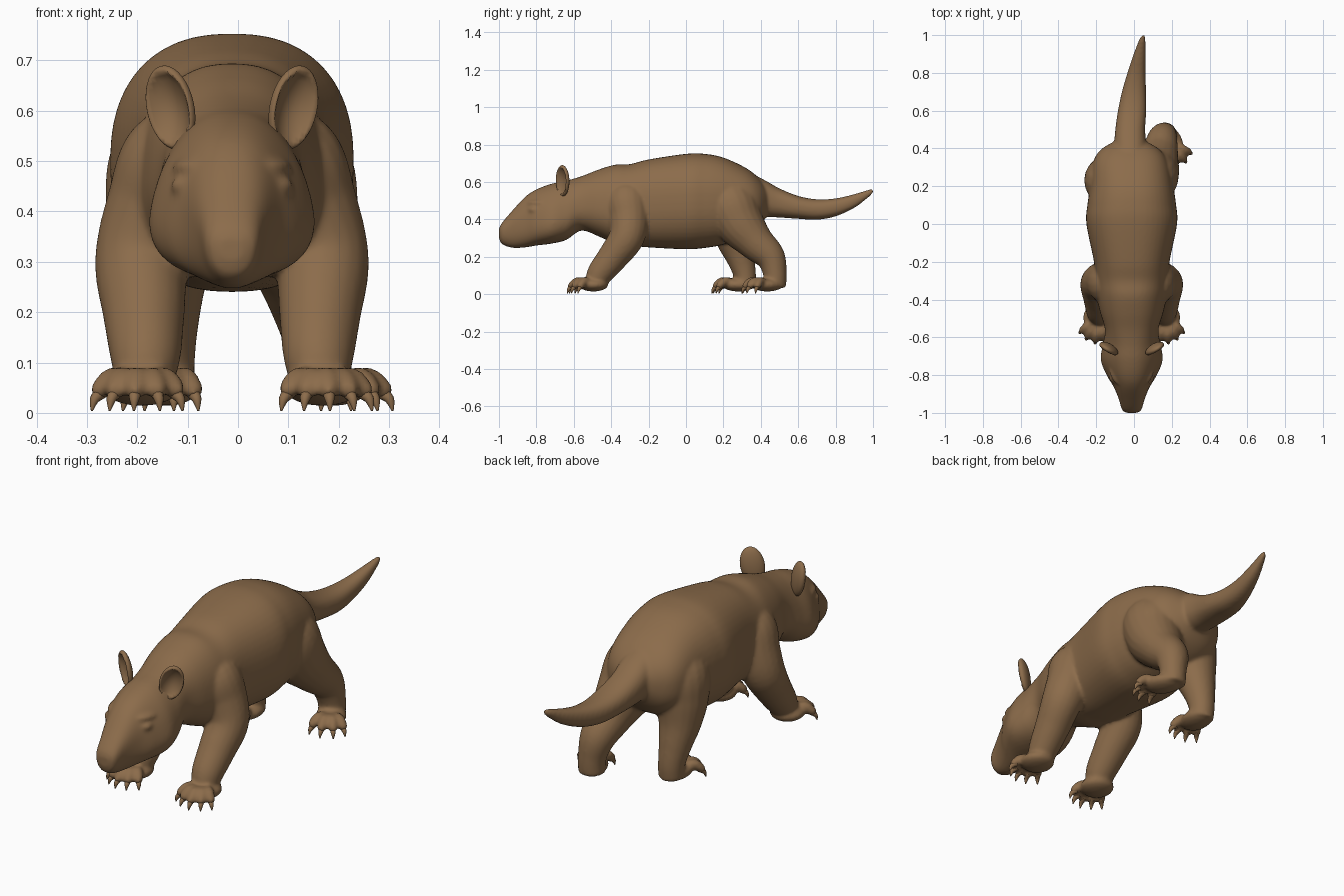
import bpy, bmesh
from math import sin, cos, pi, copysign, radians
from mathutils import Vector, Matrix

cube = bpy.data.objects.get("Cube")
if cube:
    bpy.data.objects.remove(cube, do_unlink=True)

fur = bpy.data.materials.new("brown_fur")
fur.use_nodes = True
fur.diffuse_color = (.262, .15, .07, 1)
bsdf = fur.node_tree.nodes["Principled BSDF"]
bsdf.inputs["Base Color"].default_value = fur.diffuse_color
bsdf.inputs["Roughness"].default_value = .8

SIDES = 48
MID = -.012


def spline(rows, steps=6):
    """Smooth curve through rows of any width."""
    rows = [Vector(r) for r in rows]
    pts = [rows[0]] + rows + [rows[-1]]
    out = []
    for a, b, c, d in zip(pts, pts[1:], pts[2:], pts[3:]):
        for k in range(steps):
            t = k / steps
            out.append(b + (c - a) * (t / 2)
                       + (a - b * 2.5 + c * 2 - d / 2) * t ** 2
                       + (b * 1.5 - a / 2 - c * 1.5 + d / 2) * t ** 3)
    return out + [rows[-1]]


def loft(bm, rings):
    rings = [[bm.verts.new(p) for p in ring] for ring in rings]
    for lo, hi in zip(rings, rings[1:]):
        for i in range(len(lo)):
            j = (i + 1) % len(lo)
            bm.faces.new((lo[i], lo[j], hi[j], hi[i]))
    bm.faces.new(rings[0][::-1])
    bm.faces.new(rings[-1])


def squared(v):
    return copysign(abs(v) ** .85, v)


def trunk(bm, rows):
    """Upright sections: y, centre x, top, bottom, half width, taper to top."""
    rings = []
    for y, x, top, bot, wide, taper in spline(rows):
        ring = []
        for i in range(SIDES):
            a = 2 * pi * i / SIDES
            c, s = squared(cos(a)), squared(sin(a))
            ring.append((x + wide * (1 - taper * s) * c, y,
                         (top + bot) / 2 + s * (top - bot) / 2))
        rings.append(ring)
    loft(bm, rings)


def limb(bm, rows, sides=20):
    """Round tube through rows of x, y, z, radius."""
    path = spline(rows)
    rings = []
    for i, p in enumerate(path):
        ahead = path[min(i + 1, len(path) - 1)].xyz - path[max(i - 1, 0)].xyz
        ahead.normalize()
        side = Vector((1, 0, 0))
        side = (side - ahead * side.dot(ahead)).normalized()
        up = ahead.cross(side)
        r = max(p[3], .002)
        rings.append([p.xyz + r * (side * cos(2 * pi * k / sides) + up * sin(2 * pi * k / sides))
                      for k in range(sides)])
    loft(bm, rings)


def blob(bm, centre, size, turn=0):
    m = Matrix.Translation(centre) @ Matrix.Rotation(turn, 4, 'Z') @ Matrix.Diagonal((*size, 1))
    return bmesh.ops.create_uvsphere(bm, u_segments=28, v_segments=18, radius=1, matrix=m)["verts"]


def paw(skin, nails, x, y, turn, length, width, fan):
    """Flat pad with long fanned toes, each ending in a short claw."""
    blob(skin, (x, y, .05), (width, length, .036), turn)
    for deg in fan:
        a = turn + radians(deg)
        ahead = Vector((sin(a), -cos(a), 0))
        base = Vector((x, y, 0)) + ahead * length * (1 - abs(deg) / 150) * .5

        def at(dist, z, r):
            return (*(base + ahead * dist + Vector((0, 0, z))), r)
        limb(skin, [at(0, .058, .022), at(.045, .069, .023),
                    at(.078, .046, .021), at(.092, .034, .012)], 12)
        limb(nails, [at(.07, .044, .014), at(.092, .028, .01), at(.1, .004, .002)], 10)


def finish(bm, name):
    bmesh.ops.recalc_face_normals(bm, faces=bm.faces)
    mesh = bpy.data.meshes.new(name)
    bm.to_mesh(mesh)
    bm.free()
    mesh.materials.append(fur)
    for f in mesh.polygons:
        f.use_smooth = True
    ob = bpy.data.objects.new(name, mesh)
    bpy.context.collection.objects.link(ob)
    return ob


body, claws = bmesh.new(), bmesh.new()

# Head, neck and barrel
trunk(body, [
    (-1, MID, .35, .3, .025, -.2), (-.985, MID, .38, .268, .05, -.15),
    (-.93, MID, .445, .248, .067, -.1), (-.86, MID, .52, .25, .096, .1),
    (-.8, MID, .56, .26, .128, .22), (-.72, MID, .59, .27, .155, .28),
    (-.64, MID, .607, .29, .148, .22), (-.56, MID, .63, .34, .14, .1),
    (-.47, MID, .665, .31, .165, .1), (-.38, MID, .692, .27, .185, .1),
    (-.3, MID, .695, .26, .193, .05), (-.2, MID, .72, .25, .2, 0),
    (0, MID, .75, .24, .24, 0), (.1, MID, .75, .247, .235, 0),
    (.2, MID, .73, .265, .22, 0), (.32, -.018, .675, .31, .2, 0),
    (.39, -.02, .62, .36, .16, 0), (.44, -.02, .56, .43, .08, 0)])

# Tail
trunk(body, [
    (.3, -.02, .67, .44, .09, 0), (.42, -.02, .61, .415, .085, 0),
    (.5, -.02, .565, .41, .079, 0), (.6, -.01, .525, .403, .075, 0),
    (.7, 0, .507, .398, .064, 0), (.8, .013, .512, .416, .048, 0),
    (.9, .03, .535, .461, .032, 0), (.98, .045, .56, .521, .016, 0),
    (1, .05, .562, .54, .007, 0)])

# Matching front legs, brows and eyes
for s in (-1, 1):
    limb(body, [(MID + s * x, y, z, r) for x, y, z, r in (
        (.03, -.31, .56, .06), (.095, -.315, .5, .12), (.143, -.305, .4, .11),
        (.178, -.32, .3, .095), (.175, -.39, .2, .082),
        (.172, -.46, .11, .07), (.178, -.485, .05, .055))])
    paw(body, claws, MID + s * .18, -.495, s * radians(6), .08, .078,
        [s * d for d in (-46, -22, 0, 22, 44)])
    blob(body, (MID + s * .09, -.805, .488), (.02, .05, .016), -s * .45)
    blob(body, (MID + s * .108, -.82, .452), (.012, .024, .014), -s * .45)

# Hind legs in stride: left one back, right one forward
limb(body, [(.03, .19, .59, .09), (.08, .235, .49, .143), (.11, .288, .38, .132),
            (.135, .37, .28, .1), (.15, .45, .2, .08),
            (.163, .475, .11, .063), (.165, .475, .035, .06)])
paw(body, claws, .188, .435, radians(28), .09, .068, (-38, -13, 11, 34))
limb(body, [(-.06, .2, .58, .1), (-.115, .225, .49, .14), (-.142, .24, .38, .122),
            (-.152, .262, .28, .096), (-.15, .292, .19, .075),
            (-.145, .315, .1, .06), (-.142, .312, .035, .058)])
paw(body, claws, -.142, .28, radians(-6), .09, .066, (-34, -12, 12, 34))

# Fuse the skin into one soft surface
skin = finish(body, "body")
fuse = skin.modifiers.new("fuse", 'REMESH')
fuse.mode = 'VOXEL'
fuse.voxel_size = .008
fuse.use_smooth_shade = True
soften = skin.modifiers.new("soften", 'SMOOTH')
soften.factor = .5
soften.iterations = 10
finish(claws, "claws")

# Cupped ears
for s, name in ((-1, "right_ear"), (1, "left_ear")):
    bm = bmesh.new()
    for v in blob(bm, (0, 0, 0), (1, 1, 1)):
        rim = (v.co.x ** 2 + v.co.z ** 2) ** .5
        if v.co.y < 0 and rim < .85:
            v.co.y = .7 - 1.3 * rim ** 2
        v.co = Vector((v.co.x * .054, v.co.y * .026, v.co.z * .085))
    bm.transform(Matrix.Translation((MID + s * .122, -.66, .606))
                 @ Matrix.Rotation(s * radians(34), 4, 'Z')
                 @ Matrix.Rotation(s * radians(11), 4, 'Y')
                 @ Matrix.Rotation(radians(6), 4, 'X'))
    finish(bm, name)
